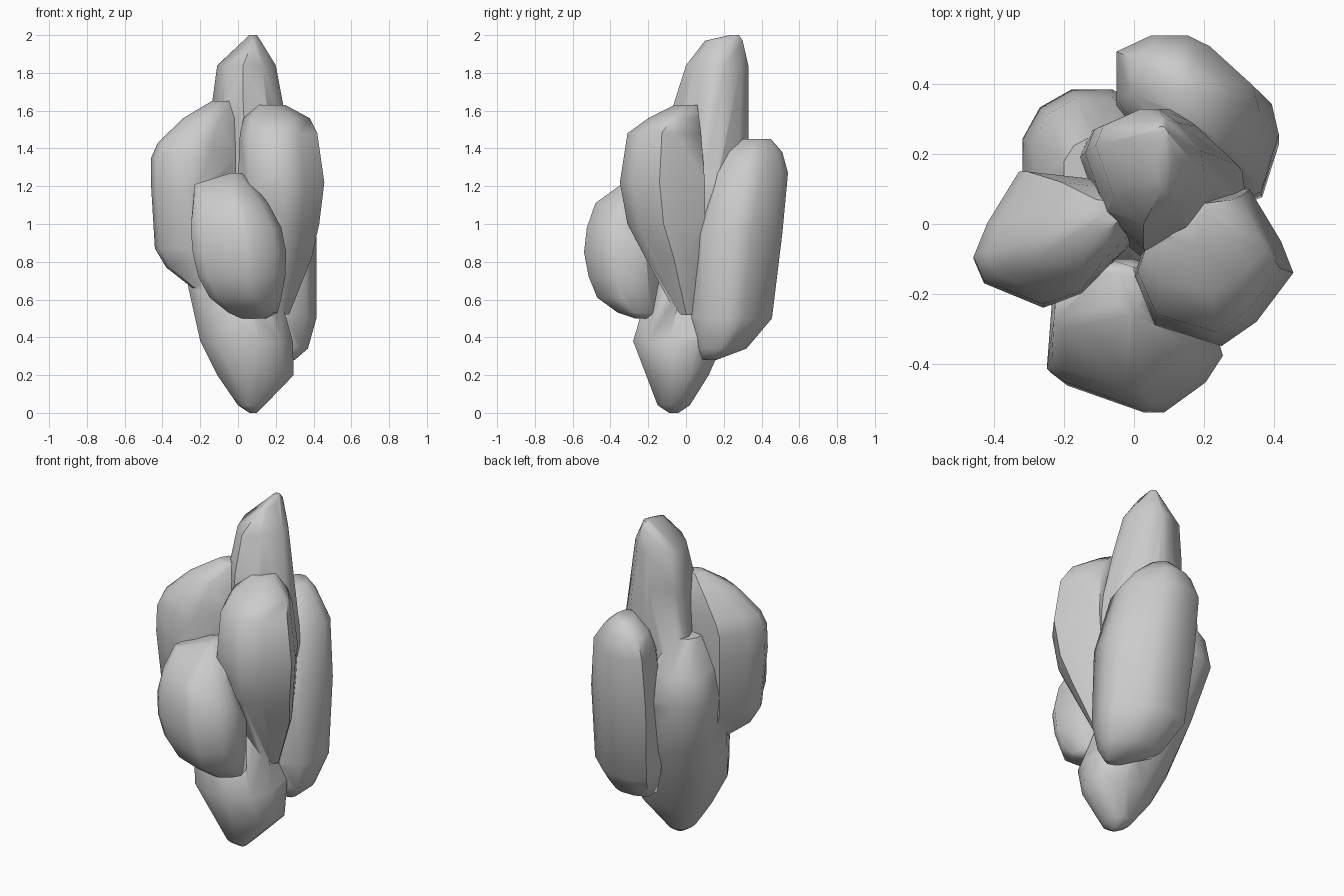
import bpy, bmesh
from math import radians


def lobe(name, outline, levels):
    """Stack a plan outline, fitted to each level (z, x0, x1, y0, y1), into a faceted lump."""
    xs, ys = [p[0] for p in outline], [p[1] for p in outline]
    w, d = max(xs) - min(xs), max(ys) - min(ys)
    bm = bmesh.new()
    for z, x0, x1, y0, y1 in levels:
        for x, y in outline:
            bm.verts.new((x0 + (x - min(xs)) / w * (x1 - x0),
                          y0 + (y - min(ys)) / d * (y1 - y0), z))
    hull = bmesh.ops.convex_hull(bm, input=bm.verts[:])
    junk = {g for k in ("geom_interior", "geom_unused") for g in hull[k]
            if isinstance(g, bmesh.types.BMVert)}
    bmesh.ops.delete(bm, geom=list(junk), context='VERTS')
    bmesh.ops.recalc_face_normals(bm, faces=bm.faces[:])
    me = bpy.data.meshes.new(name)
    bm.to_mesh(me)
    bm.free()
    ob = bpy.data.objects.new(name, me)
    bpy.context.collection.objects.link(ob)
    return ob


round_plan = [(1, .4), (.7, .75), (.3, 1), (-.3, 1), (-.75, .75), (-1, .3),
              (-1, -.3), (-.7, -.8), (-.2, -1), (.3, -1), (.75, -.7), (1, -.2)]

# Central spire
spire = lobe("clustered_rock",
             [(-.13, .2), (-.1, .27), (.05, .33), (.12, .33), (.2, .28), (.29, .18),
              (.3, .1), (.2, -.02), (.06, -.08), (-.06, .02)],
             [(2.0, .06, .1, .23, .28), (1.97, .05, .12, .1, .30), (1.84, -.11, .2, -.0, .33),
              (1.62, -.14, .24, -.07, .33), (1.2, -.16, .32, -.12, .33), (.6, -.1, .28, -.1, .28)])

# Tilted base, running from the foot up to the back left
base = lobe("base_lump", round_plan,
            [(0, .06, .1, -.09, -.04), (.04, 0, .14, -.15, .02), (.2, -.11, .295, -.2, .12),
             (.38, -.2, .29, -.28, .2), (.65, -.26, .2, -.2, .31), (.98, -.32, .08, -.02, .385),
             (1.15, -.29, .06, 0, .36), (1.33, -.2, .02, .05, .25)])

# Front bulge
front = lobe("front_lump",
             [(-.23, -.15), (-.25, -.42), (-.2, -.46), (.02, -.54), (.08, -.54), (.2, -.45),
              (.25, -.37), (.2, -.2), (0, -.08)],
             [(1.27, -.04, .02, -.26, -.12), (1.21, -.23, .08, -.34, -.1), (1.11, -.235, .16, -.48, -.1),
              (.98, -.25, .23, -.525, -.1), (.85, -.24, .255, -.54, -.1), (.72, -.21, .25, -.515, -.1),
              (.61, -.15, .23, -.47, -.1), (.53, -.05, .21, -.36, -.12), (.5, .02, .15, -.27, -.15)])

# Left bulge
left = lobe("left_lump",
            [(-.33, .15), (-.42, .0), (-.46, -.1), (-.43, -.17), (-.26, -.24), (-.15, -.2),
             (.0, -.05), (-.02, .1), (-.15, .13)],
            [(1.65, -.14, -.03, -.02, .07), (1.56, -.29, 0, -.14, .12), (1.43, -.425, 0, -.21, .15),
             (1.35, -.46, 0, -.23, .15), (1.2, -.46, 0, -.24, .15), (.87, -.44, 0, -.2, .13),
             (.77, -.38, 0, -.17, .1), (.66, -.24, -.05, -.12, .04)])

# Right bulge
right = lobe("right_lump",
             [(.33, .1), (.42, -.05), (.455, -.14), (.35, -.28), (.25, -.35), (.06, -.29),
              (0, -.15), (.08, .08)],
             [(1.63, .1, .25, -.06, .06), (1.56, .03, .38, -.2, .07), (1.48, .01, .42, -.31, .08),
              (1.22, 0, .457, -.35, .1), (1.0, .02, .43, -.31, .1), (.82, .06, .39, -.2, .09),
              (.52, .15, .27, -.05, .06)])

# Back right slab
back = lobe("back_lump",
            [(-.04, .3), (-.04, .48), (.07, .54), (.19, .54), (.26, .5), (.4, .35), (.42, .25),
             (.37, .06), (.25, .0), (.08, .1)],
            [(1.45, .08, .2, .3, .45), (1.38, -.01, .28, .2, .51), (1.27, -.05, .36, .13, .54),
             (.95, -.05, .415, .04, .51), (.5, -.02, .415, .03, .455), (.34, .05, .37, .06, .32),
             (.28, .2, .3, .09, .16)])

# Fuse the lumps into one outer skin
bpy.context.view_layer.objects.active = spire
for part in (base, front, left, right, back):
    mod = spire.modifiers.new("fuse", 'BOOLEAN')
    mod.operation = 'UNION'
    mod.solver = 'EXACT'
    mod.object = part
    bpy.ops.object.modifier_apply(modifier=mod.name)
    bpy.data.objects.remove(part)

# Smooth shading with only the sharpest creases kept
spire.select_set(True)
bpy.ops.object.shade_smooth_by_angle(angle=radians(55))
